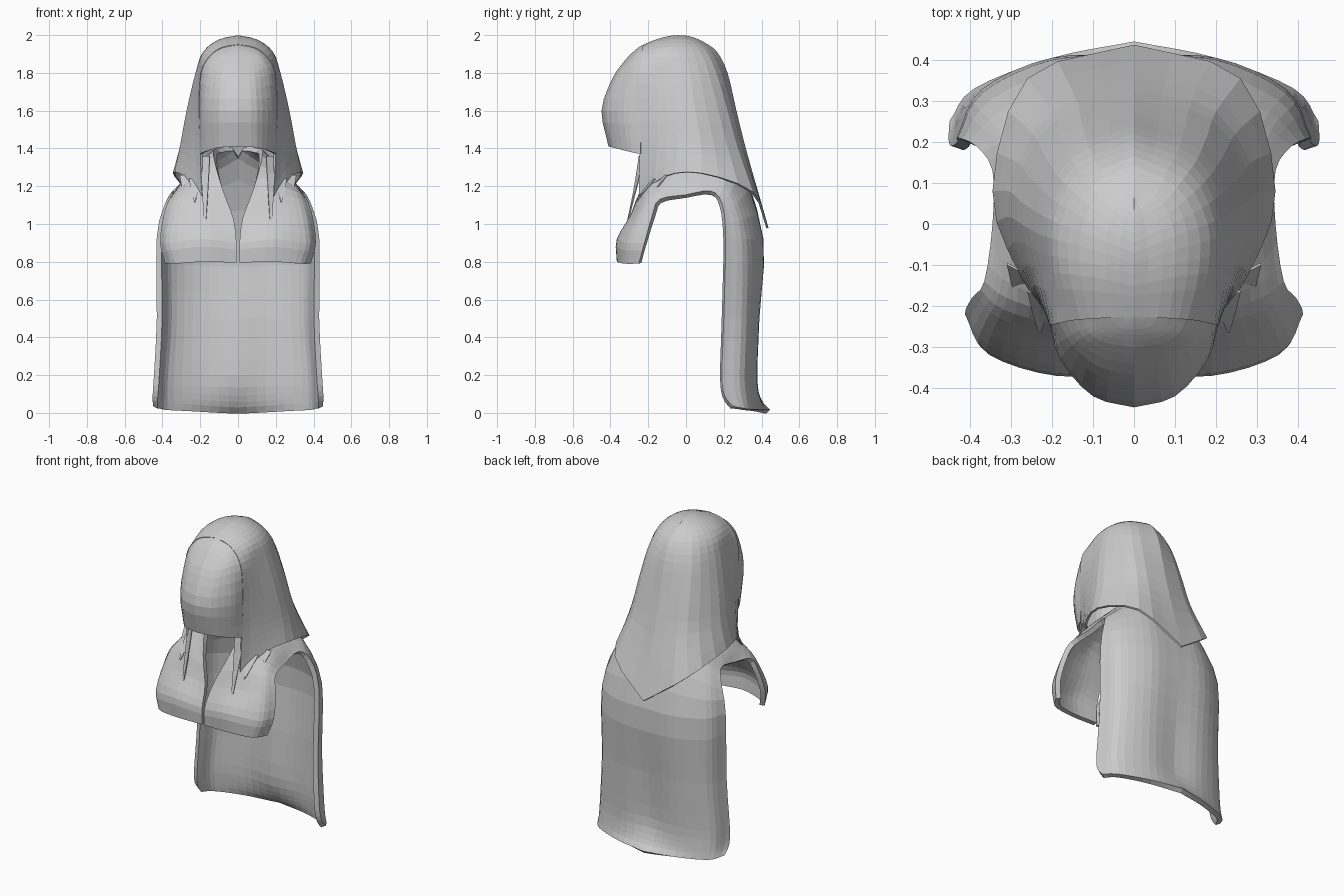
import bpy
from mathutils import Vector


def spline(pts, n):
    """Catmull-Rom curve through pts with n steps per span."""
    p = [Vector(q) for q in pts]
    p = [2 * p[0] - p[1]] + p + [2 * p[-1] - p[-2]]
    out = []
    for i in range(1, len(p) - 2):
        a, b, c, d = p[i - 1:i + 3]
        for k in range(n):
            t = k / n
            out.append(0.5 * (2 * b + (c - a) * t + (2 * a - 5 * b + 4 * c - d) * t * t
                              + (3 * b - a - 3 * c + d) * t ** 3))
    return out + [p[-2]]


def cloth(name, rows, n_col, n_row, thick):
    """Mirrored sheet of cloth lofted through rows of control points."""
    rows = [spline(r, n_col) for r in rows]
    cols = [spline(c, n_row) for c in zip(*rows)]
    h = len(cols[0])
    verts = [(max(v.x, 0), v.y, min(max(v.z, 0), 2)) for c in cols for v in c]
    faces = [(c * h + r, (c + 1) * h + r, (c + 1) * h + r + 1, c * h + r + 1)
             for c in range(len(cols) - 1) for r in range(h - 1)]
    me = bpy.data.meshes.new(name)
    me.from_pydata(verts, [], faces)
    ob = bpy.data.objects.new(name, me)
    bpy.context.collection.objects.link(ob)
    m = ob.modifiers.new("mirror", 'MIRROR')
    m.use_clip = True
    w = ob.modifiers.new("weld", 'WELD')
    w.merge_threshold = 0.0008
    s = ob.modifiers.new("thickness", 'SOLIDIFY')
    s.thickness = thick
    s.offset = -1
    return ob


# Cape: front chest flap, over the shoulder, down the back (neck side to outer edge)
cloth("cape", [
    [(.008, -.355, .795), (.18, -.365, .80), (.33, -.325, .79), (.385, -.25, .79)],
    [(.008, -.355, .90), (.19, -.365, .92), (.36, -.31, .90), (.412, -.22, .90)],
    [(.025, -.30, 1.03), (.19, -.29, 1.05), (.34, -.25, 1.05), (.395, -.18, 1.04)],
    [(.08, -.24, 1.18), (.19, -.22, 1.20), (.31, -.18, 1.17), (.365, -.14, 1.13)],
    [(.13, -.12, 1.36), (.22, -.10, 1.29), (.30, -.05, 1.22), (.345, 0, 1.155)],
    [(.11, .14, 1.40), (.20, .14, 1.32), (.29, .13, 1.23), (.345, .13, 1.175)],
    [(0, .27, 1.36), (.17, .28, 1.27), (.31, .24, 1.18), (.385, .19, 1.11)],
    [(0, .41, .92), (.20, .40, .92), (.37, .32, .92), (.43, .21, .93)],
    [(0, .38, .5), (.20, .385, .5), (.37, .32, .5), (.43, .20, .5)],
    [(0, .365, .2), (.20, .375, .2), (.39, .31, .2), (.445, .19, .2)],
    [(0, .40, .07), (.20, .385, .075), (.39, .32, .08), (.452, .205, .09)],
    [(0, .445, .017), (.20, .405, .017), (.39, .33, .02), (.45, .25, .035)],
], 4, 3, .03)

# Hood: front edge round the side to the pointed back, hem up to the rounded crown
cloth("hood", [
    [(.19, -.25, 1.13), (.28, -.12, 1.25), (.345, .08, 1.27), (.26, .355, 1.17), (0, .437, .98)],
    [(.20, -.245, 1.38), (.27, -.10, 1.42), (.305, .08, 1.42), (.20, .275, 1.40), (0, .325, 1.37)],
    [(.207, -.245, 1.6), (.25, -.10, 1.6), (.27, .05, 1.6), (.18, .22, 1.6), (0, .267, 1.6)],
    [(.197, -.245, 1.8), (.213, -.12, 1.8), (.222, .02, 1.8), (.155, .16, 1.8), (0, .22, 1.8)],
    [(.15, -.235, 1.89), (.18, -.12, 1.91), (.18, 0, 1.91), (.12, .11, 1.91), (0, .165, 1.91)],
    [(.085, -.23, 1.935), (.10, -.13, 1.967), (.10, -.03, 1.977), (.07, .05, 1.97), (0, .10, 1.96)],
    [(0, -.225, 1.95), (0, -.15, 1.98), (0, -.07, 1.998), (0, 0, 1.997), (0, .05, 1.985)],
], 3, 3, .012)

# Face veil: bulging front panel, centre line to hood edge
cloth("face_veil", [
    [(0, -.41, 1.41), (.10, -.385, 1.405), (.17, -.31, 1.385), (.205, -.24, 1.37)],
    [(0, -.447, 1.6), (.10, -.42, 1.6), (.18, -.33, 1.6), (.206, -.24, 1.6)],
    [(0, -.39, 1.77), (.09, -.37, 1.77), (.16, -.305, 1.79), (.196, -.24, 1.8)],
    [(0, -.32, 1.87), (.075, -.305, 1.87), (.125, -.275, 1.88), (.149, -.23, 1.89)],
    [(0, -.27, 1.92), (.045, -.265, 1.917), (.07, -.25, 1.922), (.084, -.225, 1.934)],
    [(0, -.235, 1.945), (0, -.232, 1.946), (0, -.228, 1.948), (0, -.222, 1.95)],
], 3, 3, .012)

# Collar folds: slim pointed tatters hanging from the hood's front hem onto the chest
for i, (x, y, top, tip, w) in enumerate([(.175, -.25, 1.36, .98, .025),
                                         (.23, -.195, 1.24, 1.12, .03),
                                         (.28, -.13, 1.26, 1.14, .03)]):
    cloth(f"collar_fold_{i + 1}", [
        [(x - .003, y - .07, tip), (x + .003, y - .07, tip)],
        [(x - w * .6, y - .03, (top + tip) / 2), (x + w * .6, y - .02, (top + tip) / 2)],
        [(x - w, y, top), (x + w, y + .03, top)],
    ], 2, 2, .006)
